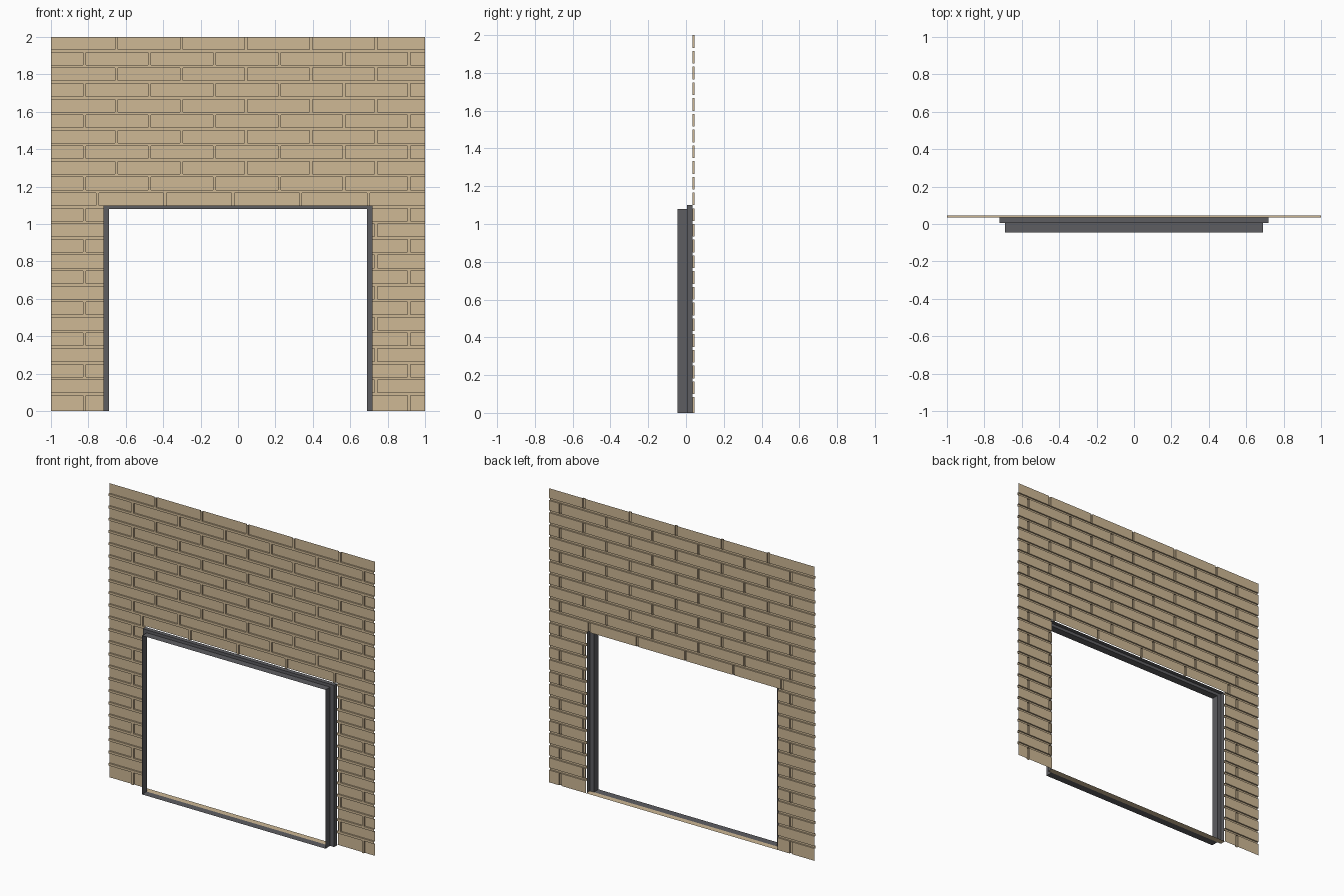
import bpy, bmesh

if "Cube" in bpy.data.objects:
    bpy.data.objects.remove(bpy.data.objects["Cube"])

FACE, BED = 0.045, 0.035          # brick face and mortar depth (y)
ROWS, BRICK, GAP = 24, 0.347, 0.016
OPEN_X, OPEN_Z = 0.72, 1.10       # wall opening


def material(name, rgb):
    m = bpy.data.materials.new(name)
    m.diffuse_color = (*rgb, 1)
    m.use_nodes = True
    m.node_tree.nodes["Principled BSDF"].inputs["Base Color"].default_value = m.diffuse_color
    return m


def finish(bm, name, mat):
    bmesh.ops.remove_doubles(bm, verts=bm.verts, dist=1e-5)
    me = bpy.data.meshes.new(name)
    bm.to_mesh(me)
    bm.free()
    ob = bpy.data.objects.new(name, me)
    ob.data.materials.append(mat)
    bpy.context.collection.objects.link(ob)
    return ob


def quad(bm, *pts):
    return bm.faces.new([bm.verts.new(p) for p in pts])


def panel(bm, x0, x1, z0, z1, y):
    quad(bm, (x0, y, z0), (x0, y, z1), (x1, y, z1), (x1, y, z0))


brick_mat = material("brick_tan", (0.62, 0.48, 0.30))
frame_mat = material("frame_grey", (0.11, 0.11, 0.12))

# Brick wall: raised brick faces over recessed mortar strips, one sheet
bm = bmesh.new()
h = 2 / ROWS
for r in range(ROWS):
    z0, z1 = r * h, (r + 1) * h
    zb = z0 + (GAP if r else 0)
    if r:
        panel(bm, -1, 1, z0, zb, BED)
        quad(bm, (-1, BED, z0), (1, BED, z0), (1, FACE, z0), (-1, FACE, z0))
        quad(bm, (-1, BED, zb), (-1, FACE, zb), (1, FACE, zb), (1, BED, zb))
    # running bond, with its own spacing in the course over the opening
    start, step = (-0.65 if r % 2 else -0.82), BRICK
    if r == 13:
        start, step = -0.752, 0.3625
    joints = [start + k * step for k in range(7) if start + k * step < 0.98]
    left = -1
    for j in joints:
        a, b = j - GAP / 2, j + GAP / 2
        panel(bm, left, a, zb, z1, FACE)
        panel(bm, a, b, zb, z1, BED)
        quad(bm, (a, BED, zb), (a, FACE, zb), (a, FACE, z1), (a, BED, z1))
        quad(bm, (b, BED, zb), (b, BED, z1), (b, FACE, z1), (b, FACE, zb))
        left = b
    panel(bm, left, 1, zb, z1, FACE)

# Cut the opening out of the wall
for co, no in (((OPEN_X, 0, 0), (1, 0, 0)), ((-OPEN_X, 0, 0), (1, 0, 0)),
               ((0, 0, OPEN_Z), (0, 0, 1))):
    bmesh.ops.bisect_plane(bm, geom=bm.verts[:] + bm.edges[:] + bm.faces[:],
                           plane_co=co, plane_no=no)
inside = []
for f in bm.faces:
    c = f.calc_center_median()
    if abs(c.x) < OPEN_X and c.z < OPEN_Z:
        inside.append(f)
bmesh.ops.delete(bm, geom=inside, context='FACES')
finish(bm, "brick_wall", brick_mat)

# Stepped frame sheet: (half width, top, y) from the wall to the front lip
bm = bmesh.new()
profile = [(0.72, 1.10, BED), (0.72, 1.10, 0.005), (0.69, 1.08, 0.005), (0.69, 1.08, -0.045)]
loops = [[(-w, y, 0), (-w, y, t), (w, y, t), (w, y, 0)] for w, t, y in profile]
for p, q in zip(loops, loops[1:]):
    for i in range(3):
        quad(bm, p[i], p[i + 1], q[i + 1], q[i])
# floor strip of the frame
quad(bm, (-0.69, -0.045, 0), (0.69, -0.045, 0), (0.69, 0.005, 0), (-0.69, 0.005, 0))
finish(bm, "opening_frame", frame_mat)

# Tan sill strip on the floor under the wall
bm = bmesh.new()
quad(bm, (-0.72, 0.005, 0), (0.72, 0.005, 0), (0.72, FACE, 0), (-0.72, FACE, 0))
finish(bm, "floor_sill", brick_mat)
